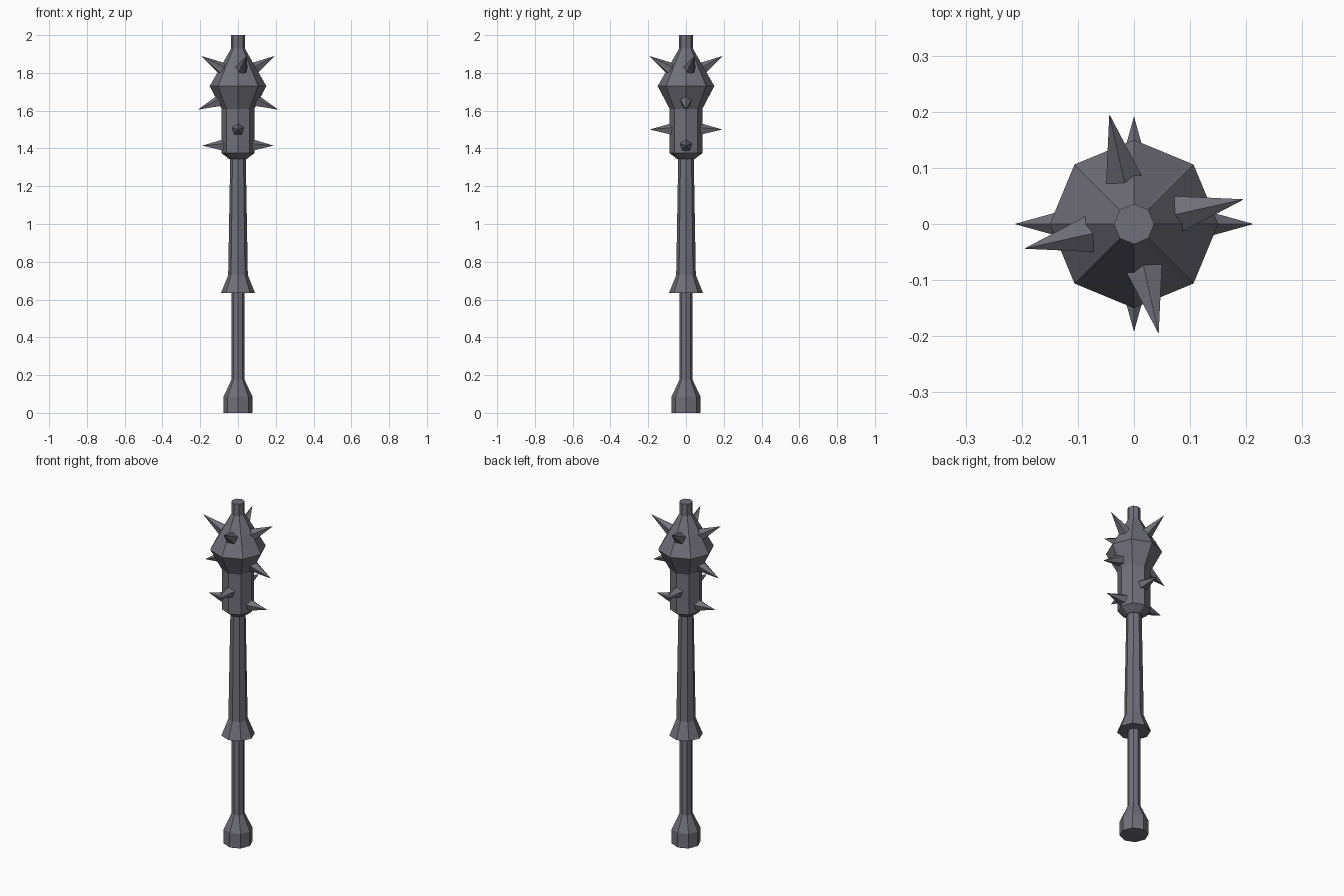
import bpy, math
from mathutils import Vector, Matrix

if "Cube" in bpy.data.objects:
    bpy.data.objects.remove(bpy.data.objects["Cube"])

metal = bpy.data.materials.new("dark_steel")
metal.diffuse_color = (0.165, 0.162, 0.195, 1)
metal.use_nodes = True
metal.node_tree.nodes["Principled BSDF"].inputs["Base Color"].default_value = metal.diffuse_color


def add_mesh(name, verts, faces):
    me = bpy.data.meshes.new(name)
    me.from_pydata(verts, [], faces)
    me.materials.append(metal)
    ob = bpy.data.objects.new(name, me)
    bpy.context.collection.objects.link(ob)
    return ob


def lathe(name, profile, n=8):
    """Faceted solid of revolution from (radius, z) points, capped at both ends."""
    verts = [(r * math.cos(math.tau * i / n), r * math.sin(math.tau * i / n), z)
             for r, z in profile for i in range(n)]
    faces = [(k * n + i, k * n + (i + 1) % n, (k + 1) * n + (i + 1) % n, (k + 1) * n + i)
             for k in range(len(profile) - 1) for i in range(n)]
    last = (len(profile) - 1) * n
    faces += [tuple(reversed(range(n))), tuple(range(last, last + n))]
    return add_mesh(name, verts, faces)


def spike(name, base, tip, radius, turn, n=5):
    """Five-sided spike from base to tip, turned about z."""
    base, tip = Vector(base), Vector(tip)
    rot = Matrix.Rotation(turn, 3, 'Z')
    axis = (tip - base).normalized()
    side = axis.cross(Vector((0, 0, 1))).normalized()
    up = side.cross(axis)
    ring = [base + radius * (up * math.cos(math.tau * i / n) - side * math.sin(math.tau * i / n))
            for i in range(n)]
    verts = [rot @ v for v in ring + [tip]]
    faces = [(i, (i + 1) % n, n) for i in range(n)] + [tuple(reversed(range(n)))]
    add_mesh(name, verts, faces)


# Handle: pommel and thin shaft
lathe("pommel_and_handle", [(0.077, 0), (0.077, 0.085), (0.035, 0.175), (0.035, 0.66)])
# Flared sleeve above the grip
lathe("flared_sleeve", [(0.09, 0.635), (0.052, 0.73), (0.041, 1.36)])
# Head: collar, barrel, bulge and top stub
lathe("head", [(0.045, 1.343), (0.087, 1.375), (0.087, 1.61), (0.15, 1.73),
               (0.036, 1.93), (0.036, 2.0)])

# Spikes
for i in range(4):
    spike(f"upper_spike_{i}", (0.065, 0.015, 1.81), (0.196, 0.044, 1.89), 0.04, i * math.pi / 2)
for i in range(2):
    a = i * math.pi
    spike(f"bulge_spike_{i}", (0.085, 0, 1.655), (0.213, 0, 1.605), 0.036, a)
    spike(f"barrel_side_spike_{i}", (0.075, 0, 1.415), (0.188, 0, 1.415), 0.034, a)
    spike(f"barrel_front_spike_{i}", (0.075, 0, 1.5), (0.192, 0, 1.5), 0.034, a + math.pi / 2)
